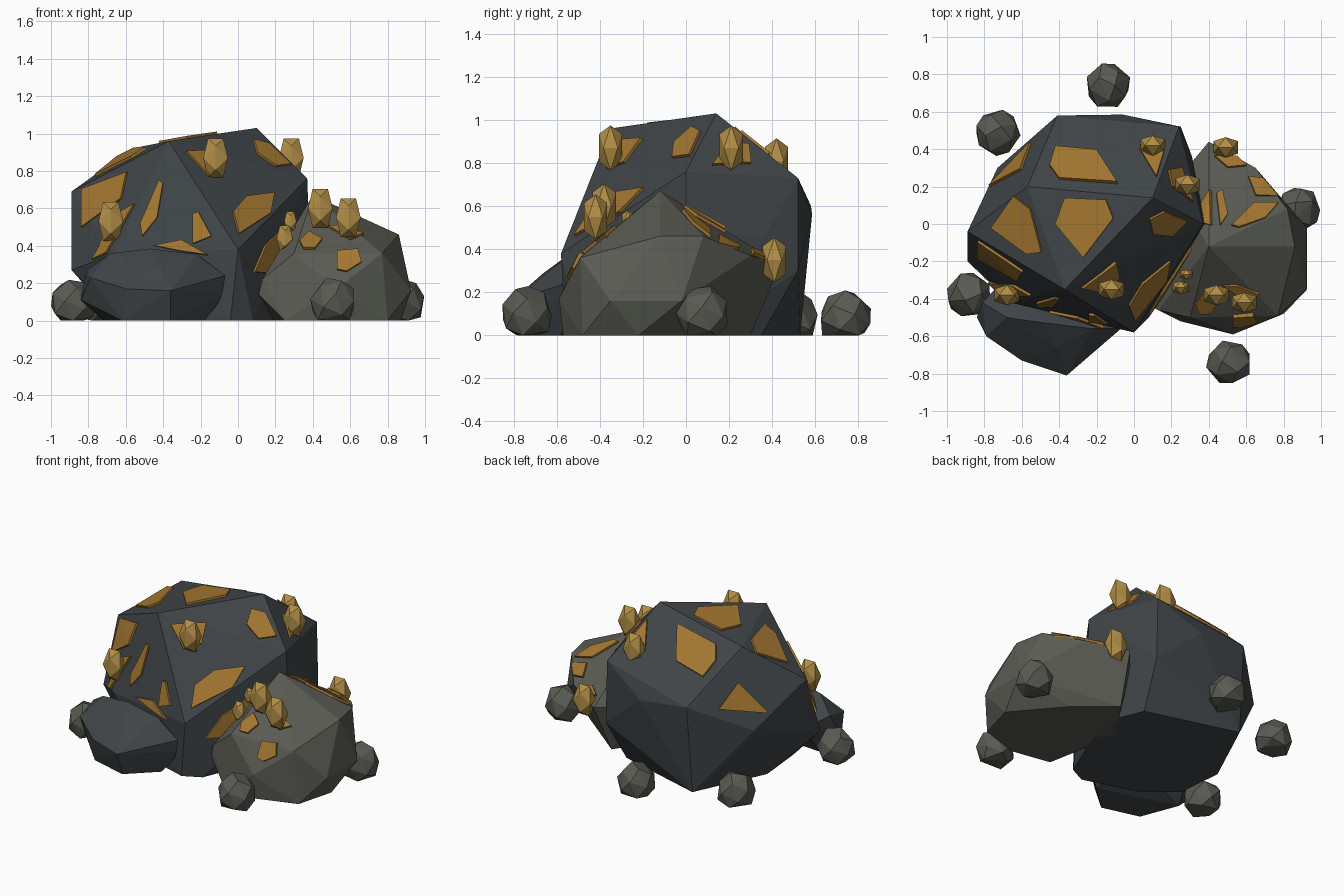
import bpy, bmesh, math, random
from mathutils import Vector
from mathutils.bvhtree import BVHTree

random.seed(4)


def material(name, rgb):
    m = bpy.data.materials.new(name)
    m.diffuse_color = (*rgb, 1)
    return m


SLATE = material("slate", (0.05, 0.058, 0.063))
STONE = material("stone", (0.1, 0.104, 0.086))
ORE = material("ore", (0.36, 0.18, 0.03))
GOLD = material("gold", (0.44, 0.27, 0.06))


def finish(bm, name, mat):
    bmesh.ops.recalc_face_normals(bm, faces=bm.faces)
    me = bpy.data.meshes.new(name)
    bm.to_mesh(me)
    me.materials.append(mat)
    ob = bpy.data.objects.new(name, me)
    bpy.context.collection.objects.link(ob)
    return ob


def hull(name, pts, mat):
    """Faceted convex stone; also returns a tree for projecting ore onto it."""
    bm = bmesh.new()
    for p in pts:
        bm.verts.new(p)
    bmesh.ops.convex_hull(bm, input=bm.verts)
    loose = [v for v in bm.verts if not v.link_faces]
    bmesh.ops.delete(bm, geom=loose, context='VERTS')
    bmesh.ops.recalc_face_normals(bm, faces=bm.faces)
    tree = BVHTree.FromBMesh(bm)
    finish(bm, name, mat)
    return tree


# Large dark boulder
main = hull("main_boulder", [
    (0.10, 0.14, 1.03), (-0.37, -0.35, 0.96), (-0.57, 0.20, 0.92),
    (-0.89, -0.04, 0.69), (-0.89, -0.20, 0.27), (-0.66, -0.42, 0.36),
    (0.0, -0.58, 0.38), (0.37, 0.0, 0.76), (0.38, 0.0, 0.50),
    (0.24, 0.52, 0.73), (-0.06, 0.585, 0.56), (-0.41, 0.58, 0.60),
    (0.31, 0.36, 0.45), (-0.73, 0.30, 0.42), (0.25, 0.52, 0.30),
    (-0.62, -0.28, 0), (-0.65, 0.04, 0), (-0.42, 0.53, 0), (0.21, 0.35, 0),
    (0.32, 0.08, 0), (0.08, -0.50, 0), (-0.04, -0.56, 0), (-0.4, -0.45, 0)], SLATE)

# Lighter boulder on the right
side = hull("side_boulder", [
    (0.40, -0.12, 0.67), (0.82, 0.08, 0.46), (0.86, -0.12, 0.46),
    (0.77, -0.49, 0.36), (0.30, -0.50, 0.36), (0.925, -0.35, 0.16),
    (0.925, -0.02, 0.16), (0.40, 0.44, 0.33), (0.65, 0.30, 0.37),
    (0.53, -0.59, 0.17), (0.13, -0.46, 0.22), (0.11, -0.45, 0.14),
    (0.20, 0.20, 0.3), (0.25, -0.52, 0), (0.53, -0.57, 0), (0.80, -0.48, 0),
    (0.87, -0.22, 0), (0.60, 0.10, 0), (0.36, 0.30, 0), (0.15, 0.0, 0)], STONE)

# Low dark slab at the front left
hull("front_slab", [
    (-0.81, -0.42, 0.27), (-0.84, -0.50, 0.11), (-0.79, -0.60, 0.23),
    (-0.68, -0.50, 0.36), (-0.47, -0.53, 0.385), (-0.22, -0.56, 0.355),
    (-0.07, -0.56, 0.24), (-0.06, -0.53, 0.15), (-0.42, -0.66, 0.29),
    (-0.60, -0.73, 0.17), (-0.36, -0.81, 0.16), (-0.62, -0.68, 0),
    (-0.36, -0.75, 0), (-0.18, -0.58, 0), (-0.72, -0.42, 0),
    (-0.2, -0.3, 0.1), (-0.7, -0.3, 0.2)], SLATE)

# Loose pebbles, sunk so that their flat base is nearly full width
for i, (x, y, h) in enumerate([(-0.14, 0.74, .21), (-0.73, 0.49, .21), (0.88, 0.08, .23),
                               (0.51, -0.74, .23), (-0.88, -0.38, .22)]):
    pts = []
    for k in range(20):
        c = 1 - (2 * k + 1) / 20
        a = k * 2.39996 + i
        s = math.sqrt(1 - c * c) * random.uniform(0.95, 1.05) * 0.125
        pts.append((x + s * math.cos(a), y + s * math.sin(a),
                    max(0, h - 0.135 + 0.14 * c)))
    hull(f"pebble_{i + 1}", pts, STONE)


def patch(name, tree, view, pts, lift=0.014):
    """Thin ore plate: a polygon drawn in a view, projected onto the stone."""
    if view == 'front':
        d = Vector((0, 1, 0))
        src = [Vector((u, -3, v)) for u, v in pts]
    else:
        d = Vector((0, 0, -1))
        src = [Vector((u, v, 3)) for u, v in pts]
    mid = sum(src, Vector()) / len(src)
    co, no, _, _ = tree.ray_cast(mid, d)
    if co is None:
        return
    bm = bmesh.new()
    top, low = [], []
    for s in src:
        # stay on the centre's plane, but never float off the stone
        hit = s + d * ((co - s).dot(no) / d.dot(no))
        near = tree.find_nearest(hit)[0]
        hit = near if (near - hit).length > 0.012 else hit
        top.append(bm.verts.new(hit + no * lift))
        low.append(bm.verts.new(hit - no * 0.01))
    ct, cl = bm.verts.new(co + no * lift), bm.verts.new(co - no * 0.01)
    n = len(pts)
    for i in range(n):
        j = (i + 1) % n
        bm.faces.new((top[i], top[j], ct))
        bm.faces.new((low[j], low[i], cl))
        bm.faces.new((top[i], low[i], low[j], top[j]))
    finish(bm, name, ORE)


# Ore plates on the large boulder
for i, p in enumerate([
        [(-.42, .41), (-.20, .39), (-.09, .22), (-.40, .24), (-.45, .31)],
        [(-.64, .15), (-.55, .08), (-.49, -.15), (-.57, -.16), (-.76, -.02)],
        [(-.37, .14), (-.15, .13), (-.11, .03), (-.27, -.18), (-.42, 0)],
        [(.08, .03), (.16, .07), (.28, .02), (.20, -.06), (.10, -.05)],
        [(.03, .40), (.16, .38), (.12, .25)],
        [(-.55, .43), (-.60, .29), (-.77, .20)],
        [(.18, .29), (.25, .30), (.31, .12), (.20, .20)]]):
    patch(f"ore_top_{i + 1}", main, 'top', p)
for i, p in enumerate([
        [(-.83, .70), (-.59, .79), (-.62, .65), (-.84, .50)],
        [(-.42, .75), (-.40, .73), (-.43, .55), (-.51, .45), (-.52, .52)],
        [(-.79, .33), (-.70, .36), (-.55, .62), (-.64, .57)],
        [(-.24, .57), (-.21, .58), (-.14, .45), (-.24, .41)],
        [(-.45, .40), (-.30, .43), (-.16, .35), (-.30, .37)],
        [(-.03, .58), (.04, .66), (.19, .68), (.17, .57), (0, .46)],
        [(-.28, .90), (-.10, .91), (-.08, .80), (-.16, .77)],
        [(.08, .26), (.14, .40), (.30, .55), (.20, .25)]]):
    patch(f"ore_front_{i + 1}", main, 'front', p)

# Ore plates on the lighter boulder
for i, p in enumerate([
        [(.52, -.01), (.64, .11), (.77, .11), (.70, .03), (.56, -.02)],
        [(.61, .25), (.69, .24), (.79, .16), (.65, .15)],
        [(.44, .16), (.47, .18), (.50, .05), (.46, -.01)],
        [(.43, .36), (.55, .36), (.60, .31), (.50, .30)],
        [(.36, .10), (.41, .18), (.42, 0), (.38, 0)]]):
    patch(f"side_ore_top_{i + 1}", side, 'top', p)
for i, p in enumerate([
        [(.33, .42), (.38, .47), (.45, .43), (.41, .38), (.35, .38)],
        [(.53, .37), (.64, .38), (.66, .31), (.58, .26), (.53, .27)],
        [(.48, .50), (.55, .50), (.67, .46), (.60, .43)]]):
    patch(f"side_ore_front_{i + 1}", side, 'front', p)

# Crystals: stretched twenty-sided nuggets with an edge on top
P = (1 + math.sqrt(5)) / 2
UNIT = []
for a in (-1, 1):
    for b in (-1, 1):
        UNIT += [(a / P, 0, b), (0, a, b / P), (a, b / P, 0)]
for i, (x, y, z, s) in enumerate([
        (-.68, -.38, .53, 1), (-.12, -.35, .87, 1), (.285, .21, .87, 1),
        (.10, .42, .81, 1), (.44, -.38, .60, 1), (.59, -.42, .55, 1),
        (.49, .41, .35, 1), (.25, -.34, .44, .65), (.28, -.27, .53, .5)]):
    hull(f"crystal_{i + 1}", [(x + u * .066 * s, y + v * .054 * s, z + w * .104 * s)
                              for u, v, w in UNIT], GOLD)
